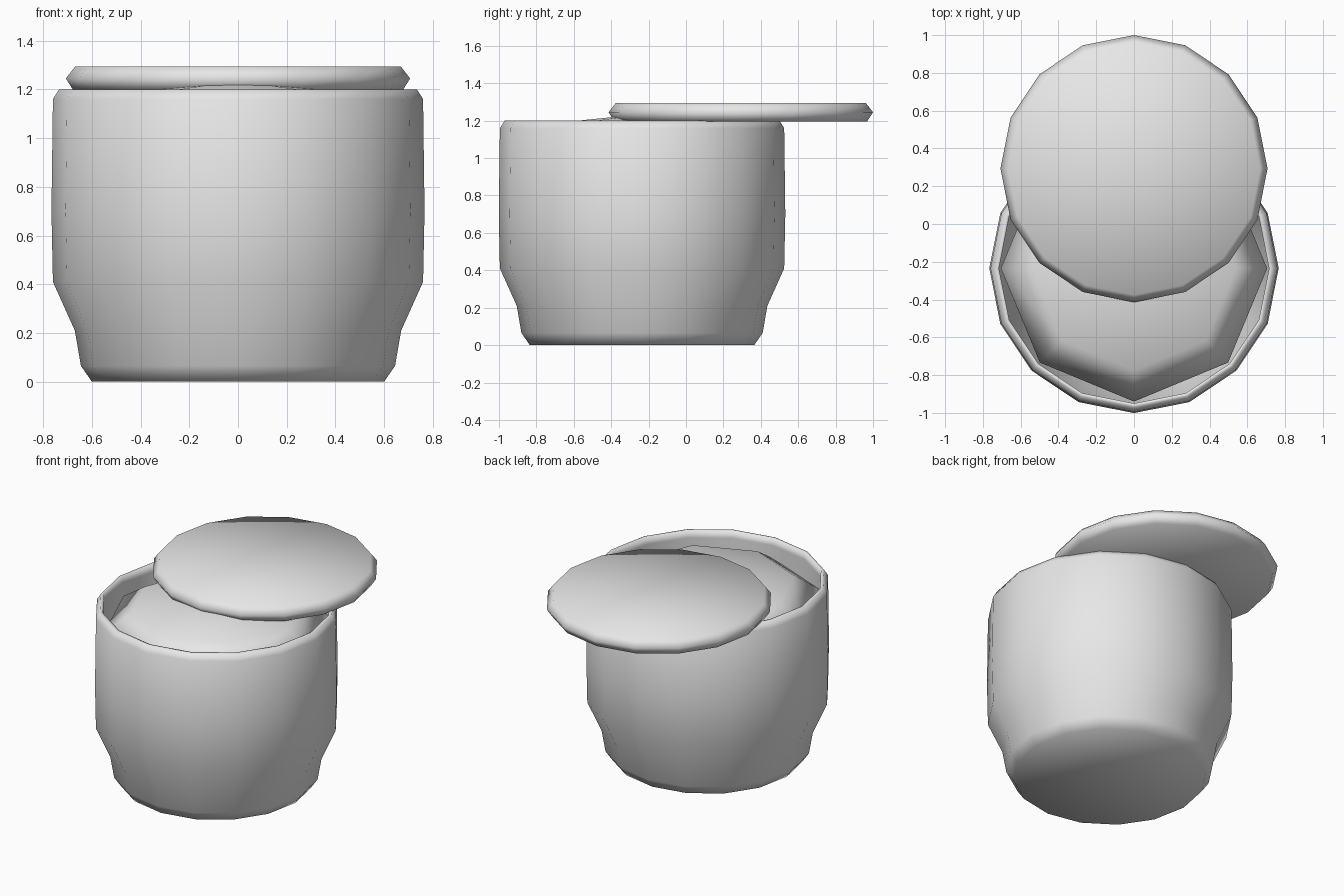
import bpy
import bmesh
import math

if "Cube" in bpy.data.objects:
    bpy.data.objects.remove(bpy.data.objects["Cube"], do_unlink=True)

# One plain grey for every part
grey = bpy.data.materials.new("plain_grey")
grey.use_nodes = True
colour = (0.8, 0.8, 0.8, 1)
grey.diffuse_color = colour
grey.node_tree.nodes["Principled BSDF"].inputs["Base Color"].default_value = colour


def lathe(name, profile, sides, y):
    """Turn a (radius, height) profile around z; radius 0 makes a pole."""
    bm = bmesh.new()
    rings = []
    for r, z in profile:
        if r == 0:
            rings.append([bm.verts.new((0, 0, z))] * sides)
            continue
        angles = [2 * math.pi * i / sides for i in range(sides)]
        rings.append([bm.verts.new((r * math.cos(a), r * math.sin(a), z)) for a in angles])
    for low, high in zip(rings, rings[1:]):
        for i in range(sides):
            j = (i + 1) % sides
            corners = dict.fromkeys((low[i], low[j], high[j], high[i]))
            bm.faces.new(list(corners))
    bmesh.ops.recalc_face_normals(bm, faces=bm.faces)
    for f in bm.faces:
        f.smooth = True
    mesh = bpy.data.meshes.new(name)
    bm.to_mesh(mesh)
    bm.free()
    mesh.materials.append(grey)
    obj = bpy.data.objects.new(name, mesh)
    obj.location.y = y
    bpy.context.collection.objects.link(obj)
    return obj


pot_y, lid_y = -0.235, 0.293

# Pot: outer wall up to the rim, then the inner wall down to the floor
lathe("pot", [(0, 0), (0.6, 0), (0.645, 0.065), (0.67, 0.21), (0.76, 0.41),
              (0.766, 0.7), (0.76, 1.16), (0.735, 1.2), (0.715, 1.2),
              (0.715, 1.15), (0.72, 0.7), (0.715, 0.43), (0.63, 0.22),
              (0.6, 0.08), (0, 0.05)], 16, pot_y)

# Domed filling that swells just above the rim
lathe("filling", [(0, 0.9), (0.55, 0.93), (0.705, 1.07), (0.54, 1.18), (0, 1.235)], 8, pot_y)

# Lid pushed towards the back
lathe("lid", [(0, 1.195), (0.675, 1.195), (0.707, 1.245), (0.668, 1.295), (0, 1.295)], 16, lid_y)
